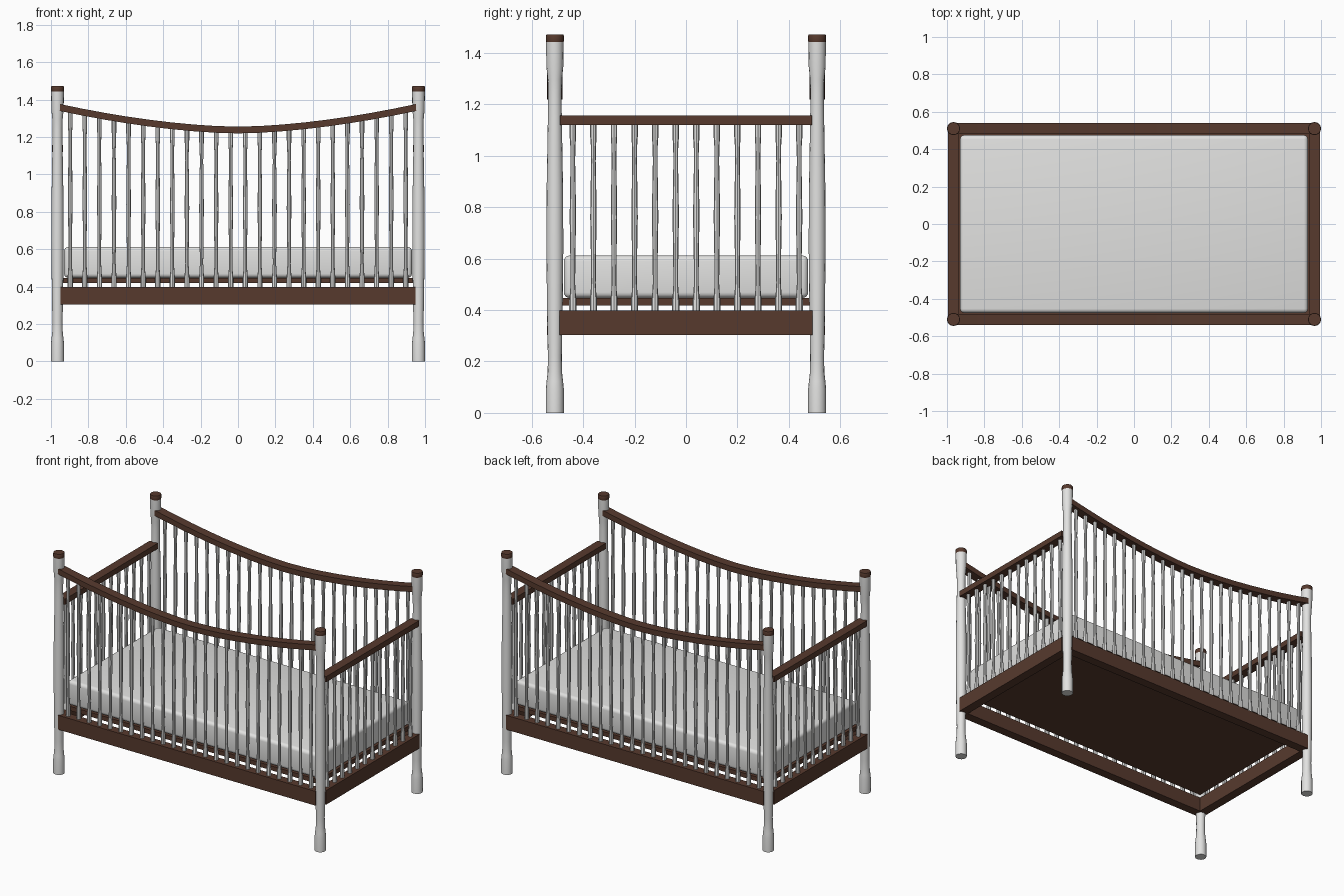
import bpy, bmesh, math
from mathutils import Vector

default = bpy.data.objects.get("Cube")
if default:
    bpy.data.objects.remove(default, do_unlink=True)

PX, PY = 0.965, 0.51          # post centres
RAIL_W = 0.06


def material(name, rgb):
    m = bpy.data.materials.new(name)
    m.use_nodes = True
    m.diffuse_color = (*rgb, 1)
    m.node_tree.nodes["Principled BSDF"].inputs["Base Color"].default_value = (*rgb, 1)
    return m


white = material("painted white", (0.76, 0.76, 0.75))
brown = material("dark wood", (0.095, 0.042, 0.027))


def finish(name, bm, mat, smooth=False):
    bmesh.ops.recalc_face_normals(bm, faces=bm.faces)
    mesh = bpy.data.meshes.new(name)
    bm.to_mesh(mesh)
    bm.free()
    mesh.materials.append(mat)
    obj = bpy.data.objects.new(name, mesh)
    bpy.context.collection.objects.link(obj)
    if smooth:
        bpy.ops.object.select_all(action='DESELECT')
        obj.select_set(True)
        bpy.context.view_layer.objects.active = obj
        bpy.ops.object.shade_smooth_by_angle(angle=math.radians(40))
    return obj


def box(name, lo, hi, mat, bevel=0.0, segments=1):
    bm = bmesh.new()
    bmesh.ops.create_cube(bm, size=1)
    lo, hi = Vector(lo), Vector(hi)
    for v in bm.verts:
        v.co = (lo + hi) / 2 + v.co * (hi - lo)
    if bevel:
        bmesh.ops.bevel(bm, geom=bm.edges[:], offset=bevel, segments=segments,
                        profile=0.5, affect='EDGES')
    return finish(name, bm, mat, segments > 1)


def turned(bm, x, y, z0, z1, profile, sides):
    """Add a capped turned shape; profile holds (height fraction, radius)."""
    rings = []
    for t, r in profile:
        ring = []
        for i in range(sides):
            a = math.tau * i / sides
            ring.append(bm.verts.new((x + r * math.cos(a), y + r * math.sin(a),
                                      z0 + (z1 - z0) * t)))
        rings.append(ring)
    for low, high in zip(rings, rings[1:]):
        for i in range(sides):
            j = (i + 1) % sides
            bm.faces.new((low[i], low[j], high[j], high[i]))
    bm.faces.new(rings[0][::-1])
    bm.faces.new(rings[-1])


def sag(x):
    """Centre height of the curved top rail."""
    return 1.237 + 0.122 * (abs(x) / 0.96) ** 1.7


POST = [(0, 0.035), (0.065, 0.035), (0.085, 0.032), (0.11, 0.028), (0.15, 0.027),
        (0.25, 0.030), (0.45, 0.033), (0.6, 0.032), (0.8, 0.027), (0.86, 0.026),
        (0.9, 0.028), (0.935, 0.033), (1, 0.034)]
CAP = [(0, 0.034), (0.15, 0.035), (0.85, 0.035), (1, 0.033)]
SPINDLE = [(0, 0.014), (0.06, 0.014), (0.10, 0.011), (0.15, 0.009), (0.3, 0.010),
           (0.5, 0.0125), (0.65, 0.011), (0.8, 0.009), (0.88, 0.010),
           (0.93, 0.0125), (1, 0.0125)]

# Corner posts with wooden caps
for sx, side in ((-1, "right"), (1, "left")):
    for sy, end in ((-1, "front"), (1, "back")):
        bm = bmesh.new()
        turned(bm, sx * PX, sy * PY, 0, 1.442, POST, 16)
        finish(f"{end}_{side}_post", bm, white, True)
        bm = bmesh.new()
        turned(bm, sx * PX, sy * PY, 1.442, 1.471, CAP, 16)
        finish(f"{end}_{side}_post_cap", bm, brown, True)

# Long sides: lower rail, curved top rail, spindles
for s, end in ((-1, "front"), (1, "back")):
    y = s * PY
    h = RAIL_W / 2
    box(f"{end}_lower_rail", (-0.95, y - h, 0.303), (0.95, y + h, 0.398), brown)

    bm = bmesh.new()
    rings = []
    count = 16
    for i in range(count + 1):
        x = -0.96 + 1.92 * i / count
        slope = (sag(x + 0.01) - sag(x - 0.01)) / 0.02
        normal = Vector((-slope, 0, 1)).normalized() * 0.018
        centre = Vector((x, y, sag(x)))
        rings.append([bm.verts.new(centre + normal * k + Vector((0, w, 0)))
                      for k, w in ((-1, -h), (-1, h), (1, h), (1, -h))])
    for a, b in zip(rings, rings[1:]):
        for i in range(4):
            j = (i + 1) % 4
            bm.faces.new((a[i], a[j], b[j], b[i]))
    bm.faces.new(rings[0])
    bm.faces.new(rings[-1])
    finish(f"{end}_curved_top_rail", bm, brown)

    bm = bmesh.new()
    for i in range(24):
        x = (i - 11.5) * 0.078
        turned(bm, x, y, 0.395, sag(x) - 0.01, SPINDLE, 8)
    finish(f"{end}_spindles", bm, white, True)

# Short sides: lower rail, straight top rail, spindles
for s, side in ((-1, "right"), (1, "left")):
    x = s * PX
    h = RAIL_W / 2
    box(f"{side}_lower_rail", (x - h, -0.492, 0.303), (x + h, 0.492, 0.398), brown)
    box(f"{side}_top_rail", (x - h, -0.49, 1.12), (x + h, 0.49, 1.157), brown)
    bm = bmesh.new()
    for i in range(12):
        turned(bm, x, (i - 5.5) * 0.08, 0.395, 1.125, SPINDLE, 8)
    finish(f"{side}_spindles", bm, white, True)

# Mattress and its support board
box("mattress_board", (-0.935, -0.48, 0.418), (0.935, 0.48, 0.447), brown)
box("mattress", (-0.93, -0.475, 0.447), (0.93, 0.475, 0.612), white, 0.022, 4)
